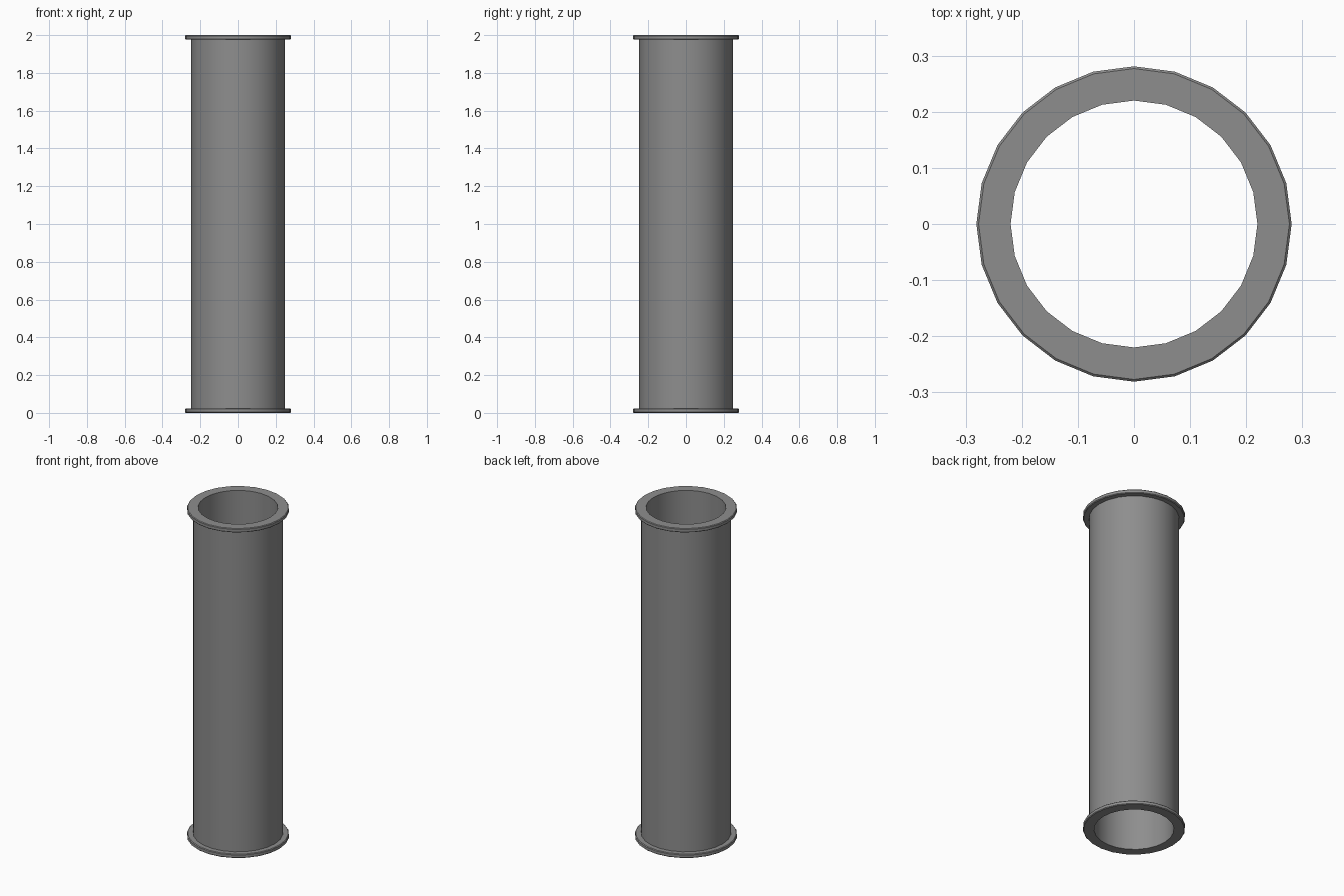
import bpy, bmesh, math

if "Cube" in bpy.data.objects:
    bpy.data.objects.remove(bpy.data.objects["Cube"])

SIDES = 24
R_IN, R_TUBE, R_FLANGE = 0.22, 0.248, 0.281
HEIGHT, FLANGE_T, BEVEL = 2.0, 0.024, 0.004

# Closed (radius, z) cross-section of the flanged pipe, with softened rims
lower = [(R_IN, 0), (R_FLANGE - BEVEL, 0), (R_FLANGE, BEVEL),
         (R_FLANGE, FLANGE_T - BEVEL), (R_FLANGE - BEVEL, FLANGE_T), (R_TUBE, FLANGE_T)]
profile = lower + [(r, HEIGHT - z) for r, z in reversed(lower)]

# Revolve the section around z
bm = bmesh.new()
rings = []
for i in range(SIDES):
    a = 2 * math.pi * i / SIDES
    rings.append([bm.verts.new((r * math.cos(a), r * math.sin(a), z)) for r, z in profile])
n = len(profile)
for i in range(SIDES):
    a, b = rings[i], rings[(i + 1) % SIDES]
    for j in range(n):
        k = (j + 1) % n
        bm.faces.new((a[j], b[j], b[k], a[k]))
bmesh.ops.recalc_face_normals(bm, faces=bm.faces)

mesh = bpy.data.meshes.new("flanged_pipe")
bm.to_mesh(mesh)
bm.free()
pipe = bpy.data.objects.new("flanged_pipe", mesh)
bpy.context.collection.objects.link(pipe)

# Dark metal
metal = bpy.data.materials.new("dark_metal")
metal.diffuse_color = (0.27, 0.27, 0.27, 1)
metal.use_nodes = True
metal.node_tree.nodes["Principled BSDF"].inputs["Base Color"].default_value = metal.diffuse_color
mesh.materials.append(metal)

# Smooth walls, sharp flange edges
bpy.context.view_layer.objects.active = pipe
pipe.select_set(True)
bpy.ops.object.shade_smooth_by_angle(angle=math.radians(30))
